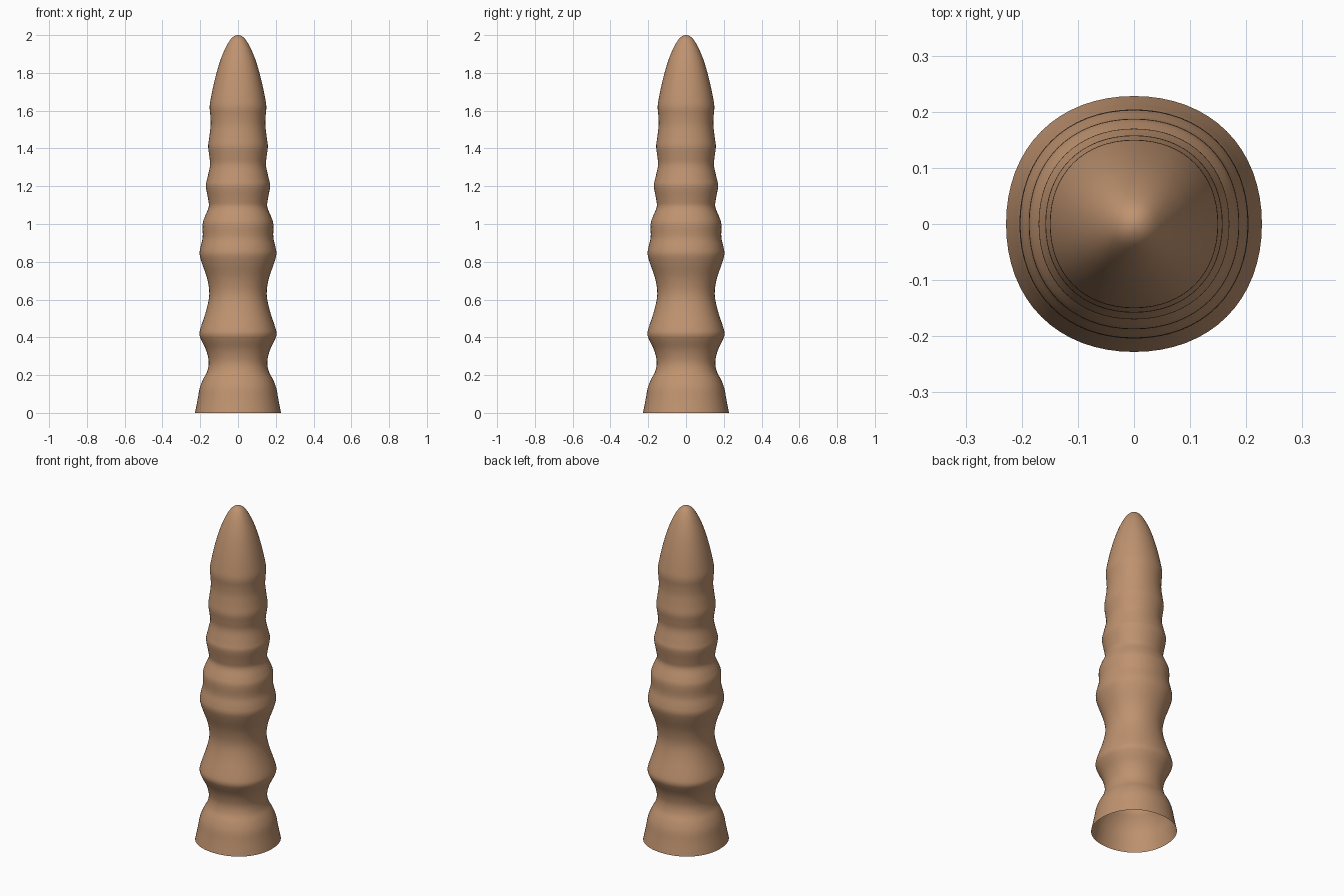
import bpy
from mathutils.geometry import interpolate_bezier
from mathutils import Vector

if "Cube" in bpy.data.objects:
    bpy.data.objects.remove(bpy.data.objects["Cube"])

# Half profile: (radius, height)
PROFILE = [(.228, 0), (.214, .07), (.203, .13), (.186, .175), (.163, .22), (.155, .27),
           (.168, .33), (.194, .385), (.204, .415), (.198, .45), (.166, .55), (.152, .63),
           (.163, .71), (.19, .79), (.203, .84), (.198, .88), (.187, .93), (.187, 1.0),
           (.175, 1.04), (.155, 1.09), (.158, 1.13), (.17, 1.2), (.163, 1.24),
           (.148, 1.31), (.152, 1.36), (.158, 1.41), (.152, 1.46), (.145, 1.52),
           (.146, 1.57), (.15, 1.62), (.143, 1.67), (.124, 1.76), (.099, 1.85),
           (.072, 1.92), (.046, 1.968), (.024, 1.992), (0, 2)]
K = 0.6      # quarter-arc handle length, slightly fuller than a circle
STEPS = 16   # points per quarter
SUB = 4      # rings per profile segment


def smooth(pts):
    """Catmull-Rom through the profile points."""
    p = [Vector(q) for q in pts]
    p = [2 * p[0] - p[1]] + p + [Vector((-pts[-2][0], pts[-2][1]))]
    out = []
    for i in range(1, len(p) - 2):
        a, b, c, d = p[i - 1:i + 3]
        out += interpolate_bezier(b, b + (c - a) / 6, c - (d - b) / 6, c, SUB + 1)[:-1]
    return out


# Rounded cross-section from four quarter arcs
corners = [Vector(c) for c in ((1, 0), (0, 1), (-1, 0), (0, -1))]
section = []
for i in range(4):
    a, b = corners[i], corners[(i + 1) % 4]
    section += interpolate_bezier(a, a + b * K, b + a * K, b, STEPS + 1)[:-1]

# Open-bottomed spire
n = len(section)
rings = smooth(PROFILE)
verts = [(s[0] * r[0], s[1] * r[0], r[1]) for r in rings for s in section] + [(0, 0, 2)]
faces = [(j * n + i, j * n + (i + 1) % n, (j + 1) * n + (i + 1) % n, (j + 1) * n + i)
         for j in range(len(rings) - 1) for i in range(n)]
last = (len(rings) - 1) * n
faces += [(last + i, last + (i + 1) % n, len(verts) - 1) for i in range(n)]
mesh = bpy.data.meshes.new("ringed_spire")
mesh.from_pydata(verts, [], faces)
mesh.shade_smooth()
spire = bpy.data.objects.new("ringed_spire", mesh)
bpy.context.collection.objects.link(spire)

# Tan finish
mat = bpy.data.materials.new("tan")
mat.diffuse_color = (.52, .29, .16, 1)
mat.use_nodes = True
mat.node_tree.nodes["Principled BSDF"].inputs["Base Color"].default_value = mat.diffuse_color
mesh.materials.append(mat)
